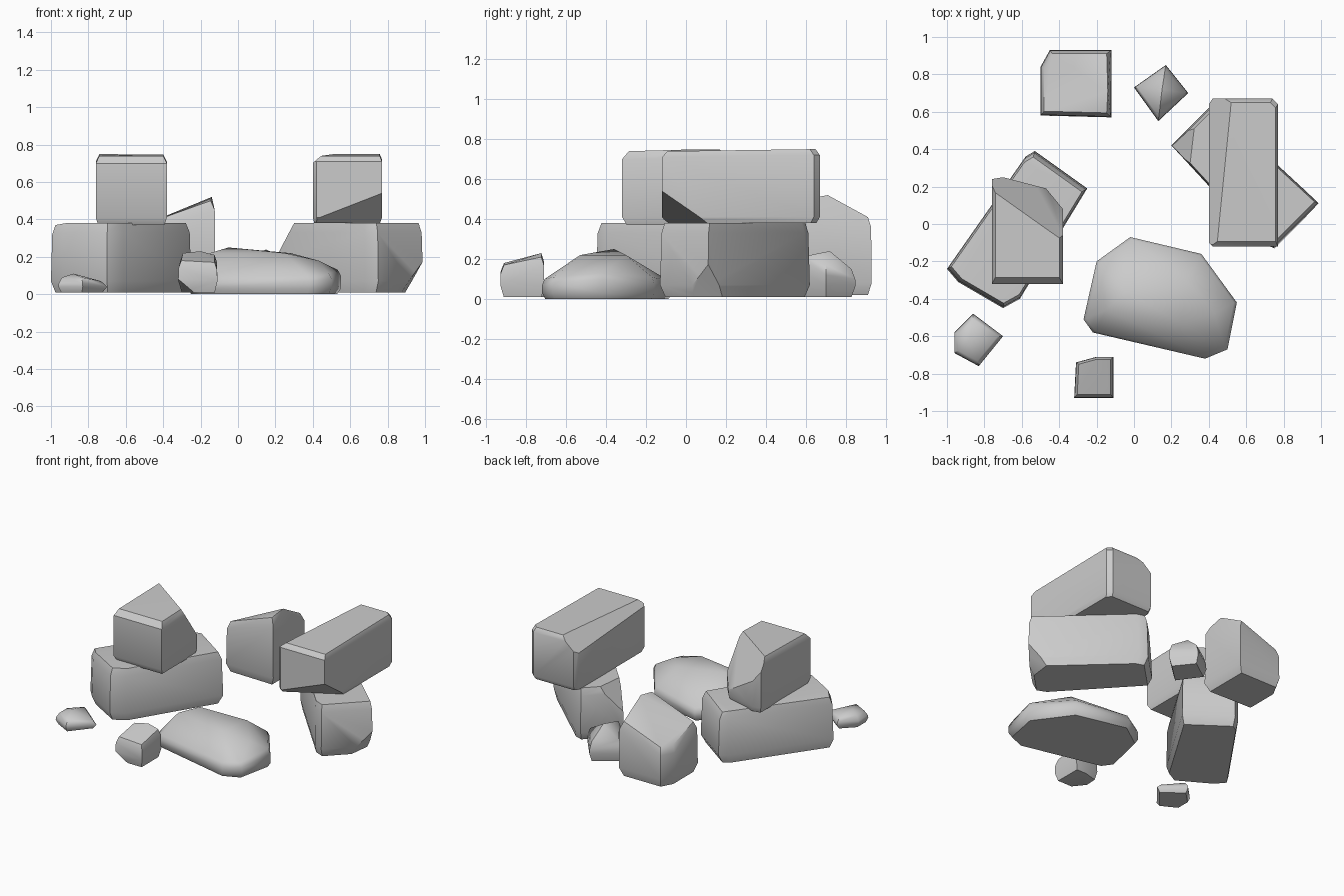
import bpy
import bmesh
import math
from mathutils import Vector

default_cube = bpy.data.objects.get("Cube")
if default_cube:
    bpy.data.objects.remove(default_cube, do_unlink=True)

# One plain stone colour
stone = bpy.data.materials.new("stone grey")
stone.use_nodes = True
stone.diffuse_color = (0.6, 0.6, 0.6, 1)
stone.node_tree.nodes["Principled BSDF"].inputs["Base Color"].default_value = stone.diffuse_color


def ring_points(plan, heights, scale):
    """Plan outline shrunk towards its middle, one height per corner."""
    middle = sum((Vector(corner) for corner in plan), Vector((0, 0))) / len(plan)
    for corner, height in zip(plan, heights):
        spot = middle + (Vector(corner) - middle) * scale
        yield Vector((spot.x, spot.y, height))


def rock(name, plan, tops, base=0.01, foot=0.06, lip=0.05, foot_scale=0.93,
         shoulder_scale=0.98, crown_scale=0.9, crest=(), chops=(), smooth_angle=35):
    """Hull of four stacked rings and crest points, then chopped by planes."""
    bm = bmesh.new()
    count = len(plan)
    rings = [
        ring_points(plan, [base] * count, foot_scale),
        ring_points(plan, [base + foot] * count, 1),
        ring_points(plan, [top - lip for top in tops], shoulder_scale),
        ring_points(plan, tops, crown_scale),
        (Vector(point) for point in crest),
    ]
    for ring in rings:
        for point in ring:
            bm.verts.new(point)
    result = bmesh.ops.convex_hull(bm, input=bm.verts)
    unused = {v for v in result["geom_interior"] + result["geom_unused"]
              if isinstance(v, bmesh.types.BMVert)}
    bmesh.ops.delete(bm, geom=list(unused), context="VERTS")

    # Knock off corners and cap the cuts
    for point, normal in chops:
        cut = bmesh.ops.bisect_plane(bm, geom=bm.verts[:] + bm.edges[:] + bm.faces[:],
                                     plane_co=point, plane_no=normal, clear_outer=True)
        rim = [e for e in cut["geom_cut"] if isinstance(e, bmesh.types.BMEdge)]
        bmesh.ops.contextual_create(bm, geom=rim)
    bmesh.ops.recalc_face_normals(bm, faces=bm.faces)

    mesh = bpy.data.meshes.new(name)
    bm.to_mesh(mesh)
    bm.free()
    mesh.materials.append(stone)
    obj = bpy.data.objects.new(name, mesh)
    bpy.context.collection.objects.link(obj)
    bpy.ops.object.select_all(action="DESELECT")
    obj.select_set(True)
    bpy.context.view_layer.objects.active = obj
    bpy.ops.object.shade_smooth_by_angle(angle=math.radians(smooth_angle))
    return obj


# Stack on the -x side
rock("right_stack_lower",
     plan=[(-1, -.24), (-.94, -.31), (-.7, -.45), (-.61, -.4), (-.25, .19), (-.53, .39), (-.58, .36)],
     tops=[.37, .38, .38, .38, .38, .37, .38], crown_scale=.93)
rock("right_stack_upper",
     plan=[(-.76, -.32), (-.38, -.32), (-.38, .08), (-.47, .19), (-.7, .25), (-.76, .24)],
     tops=[.74, .74, .75, .75, .75, .75], base=.37, foot=.04, lip=.04,
     shoulder_scale=1, chops=[((-.38, -.07, .72), (.5, .7, .5))])

# Stack on the +x side
rock("left_stack_lower",
     plan=[(.2, .42), (.4, .62), (.46, .6), (.99, .11), (.75, -.13), (.68, -.1)],
     tops=[.38] * 6, crown_scale=.94,
     chops=[((.97, .14, .14), (.8, -.1, -.5)), ((.27, .42, .31), (-.85, .1, .5))])
rock("left_stack_upper",
     plan=[(.4, -.1), (.42, -.12), (.77, -.12), (.77, .64), (.74, .67), (.42, .67), (.4, .64)],
     tops=[.74, .74, .74, .75, .75, .75, .75], base=.38, foot=.03, lip=.03,
     foot_scale=.95, shoulder_scale=1, crown_scale=.94,
     chops=[((.77, -.12, .54), (.35, -.62, -.9)), ((.4, .2, .68), (-.6, .05, .7))])

# Leaning boulder at the back
rock("back_boulder",
     plan=[(-.5, .58), (-.12, .57), (-.12, .93), (-.45, .93), (-.5, .84)],
     tops=[.38, .5, .41, .3, .3], base=.02, crown_scale=.88, foot_scale=.88,
     crest=[(-.14, .71, .52)])

# Low flat slab at the front
rock("flat_slab",
     plan=[(-.27, -.51), (-.2, -.2), (-.02, -.07), (.36, -.16), (.55, -.42),
           (.5, -.67), (.38, -.72), (-.22, -.58)],
     tops=[.09, .12, .09, .11, .13, .11, .1, .09], base=0, foot=.03, lip=.03,
     foot_scale=.95, shoulder_scale=1, crown_scale=.96, smooth_angle=50,
     crest=[(-.15, -.46, .22), (-.05, -.36, .25), (.25, -.53, .22), (.28, -.3, .22), (.43, -.48, .18)])

# Loose small stones
rock("back_stone", plan=[(0, .73), (.13, .55), (.29, .7), (.17, .85)],
     tops=[.16, .21, .17, .15], base=.01, crown_scale=.85, foot_scale=.85,
     crest=[(.15, .72, .24)], smooth_angle=45)
rock("corner_stone", plan=[(-.96, -.58), (-.96, -.69), (-.83, -.76), (-.7, -.6), (-.86, -.48)],
     tops=[.09, .09, .09, .07, .09], foot=.03, lip=.03, foot_scale=.85, crown_scale=.8,
     crest=[(-.88, -.62, .11)], smooth_angle=45)
rock("front_stone", plan=[(-.32, -.93), (-.11, -.93), (-.11, -.71), (-.2, -.71), (-.31, -.74)],
     tops=[.18, .17, .21, .23, .22], lip=.04, foot_scale=.86, crown_scale=.85, smooth_angle=45,
     chops=[((-.32, -.93, .08), (-.5, -.4, -.7))])
